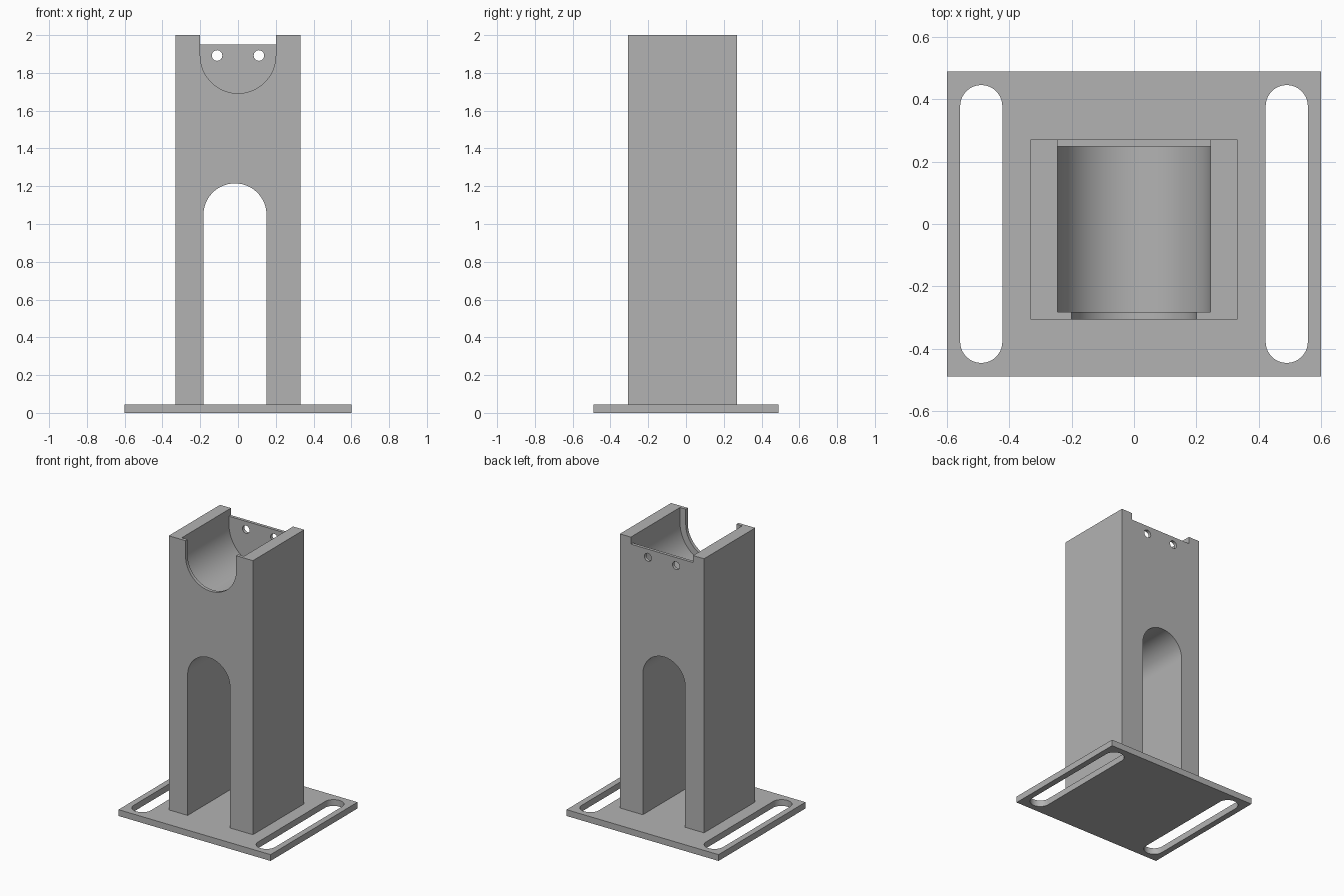
import bpy, bmesh
from math import pi, sin, cos
from mathutils import Vector

cube = bpy.data.objects.get("Cube")
if cube:
    bpy.data.objects.remove(cube, do_unlink=True)

grey = bpy.data.materials.new("plain grey")
grey.use_nodes = True
COLOUR = (0.45, 0.45, 0.45, 1)
grey.diffuse_color = COLOUR
grey.node_tree.nodes["Principled BSDF"].inputs["Base Color"].default_value = COLOUR


def prism(name, outline, start, end, axis):
    """Extrude a 2D outline along y (outline in x, z) or z (outline in x, y)."""
    bm = bmesh.new()
    place = (lambda u, v: (u, start, v)) if axis == "Y" else (lambda u, v: (u, v, start))
    face = bm.faces.new([bm.verts.new(place(u, v)) for u, v in outline])
    grown = bmesh.ops.extrude_face_region(bm, geom=[face])
    step = Vector((0, end - start, 0) if axis == "Y" else (0, 0, end - start))
    moved = [g for g in grown["geom"] if isinstance(g, bmesh.types.BMVert)]
    bmesh.ops.translate(bm, verts=moved, vec=step)
    bmesh.ops.recalc_face_normals(bm, faces=bm.faces)
    mesh = bpy.data.meshes.new(name)
    bm.to_mesh(mesh)
    bm.free()
    mesh.materials.append(grey)
    obj = bpy.data.objects.new(name, mesh)
    bpy.context.collection.objects.link(obj)
    return obj


def rect(x0, x1, v0, v1):
    return [(x0, v0), (x1, v0), (x1, v1), (x0, v1)]


def arc(cx, cy, r, a0, a1, n=40):
    return [(cx + r * cos(a0 + (a1 - a0) * i / n), cy + r * sin(a0 + (a1 - a0) * i / n))
            for i in range(n + 1)]


def cut(target, cutters):
    for cutter in cutters:
        mod = target.modifiers.new(cutter.name, "BOOLEAN")
        mod.operation = "DIFFERENCE"
        mod.solver = "EXACT"
        mod.object = cutter
    # Bake the cuts, then drop the cutters
    deps = bpy.context.evaluated_depsgraph_get()
    baked = bpy.data.meshes.new_from_object(target.evaluated_get(deps))
    target.modifiers.clear()
    target.data = baked
    for cutter in cutters:
        bpy.data.objects.remove(cutter, do_unlink=True)
    bpy.ops.object.select_all(action="DESELECT")
    target.select_set(True)
    bpy.context.view_layer.objects.active = target
    bpy.ops.object.shade_smooth_by_angle(angle=pi / 6)


HALF_W, FRONT, BACK, TOP = 0.332, -0.306, 0.271, 2.0
PLATE_T, AXIS_Z, BORE_R, LIP_R = 0.045, 1.892, 0.2455, 0.2
BORE_FRONT, BORE_BACK, ABOVE = -0.2825, 0.249, 2.2


def u_channel(r):
    return arc(0, AXIS_Z, r, pi, 2 * pi) + [(r, ABOVE), (-r, ABOVE)]


# Base plate with two long mounting slots
base_plate = prism("base_plate", rect(-0.6, 0.6, -0.49, 0.49), 0, PLATE_T, "Z")
SLOT_X, SLOT_R, SLOT_Y = 0.49, 0.0675, 0.378
slots = [prism("slot_cutter", arc(s * SLOT_X, SLOT_Y, SLOT_R, 0, pi)
               + arc(s * SLOT_X, -SLOT_Y, SLOT_R, pi, 2 * pi), -0.1, 0.2, "Z")
         for s in (-1, 1)]
cut(base_plate, slots)

# Tower with arched passage, open cradle, front lip and low rear wall
tower = prism("tower", rect(-HALF_W, HALF_W, PLATE_T, TOP), FRONT, BACK, "Y")
ARCH_X, ARCH_R, ARCH_Z = -0.016, 0.167, 1.048
arch = arc(ARCH_X, ARCH_Z, ARCH_R, 0, pi) + [(ARCH_X - ARCH_R, -0.1), (ARCH_X + ARCH_R, -0.1)]
cutters = [
    prism("arch_cutter", arch, -0.5, 0.5, "Y"),
    prism("cradle_cutter", u_channel(BORE_R), BORE_FRONT, BORE_BACK, "Y"),
    prism("lip_cutter", u_channel(LIP_R), -0.5, 0, "Y"),
    prism("rear_notch_cutter", rect(-BORE_R, BORE_R, 1.95, ABOVE), 0, 0.5, "Y"),
]
# Pair of small holes through the rear wall
for s in (-1, 1):
    cutters.append(prism("hole_cutter", arc(s * 0.111, AXIS_Z, 0.028, 0, 2 * pi, 32)[:-1], 0.1, 0.5, "Y"))
cut(tower, cutters)
